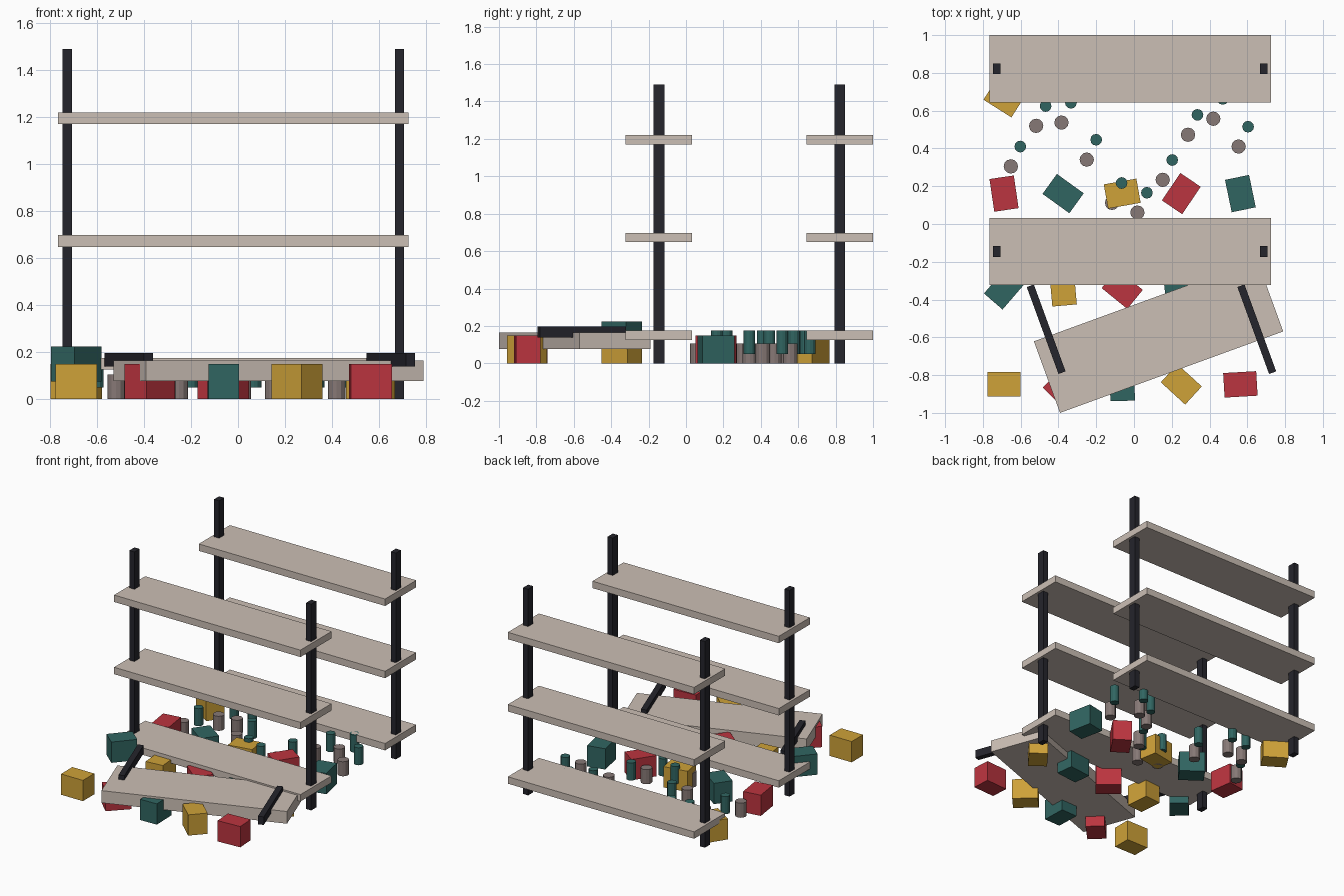
import bpy, math

if "Cube" in bpy.data.objects:
    bpy.data.objects.remove(bpy.data.objects["Cube"])

def mat(name, rgb):
    m = bpy.data.materials.new(name)
    m.diffuse_color = (*rgb, 1)
    m.use_nodes = True
    m.node_tree.nodes["Principled BSDF"].inputs["Base Color"].default_value = m.diffuse_color
    return m

BOARD = mat("pale_board", (0.60, 0.52, 0.46))
DARK = mat("dark_metal", (0.018, 0.018, 0.025))
GOLD = mat("gold", (0.62, 0.36, 0.04))
RED = mat("red", (0.50, 0.035, 0.05))
TEAL = mat("teal", (0.03, 0.13, 0.12))
TIN = mat("tin", (0.24, 0.19, 0.18))

def box(name, loc, size, material, rot=0):
    bpy.ops.mesh.primitive_cube_add(size=1, location=loc, rotation=(0, 0, rot))
    o = bpy.context.object
    o.name, o.scale = name, size
    o.data.materials.append(material)

def can(name, x, y, z0, z1, r, material):
    bpy.ops.mesh.primitive_cylinder_add(vertices=12, radius=r, depth=z1 - z0,
                                        location=(x, y, (z0 + z1) / 2))
    o = bpy.context.object
    o.name = name
    o.data.materials.append(material)

# Two standing shelf units: three boards on two posts
for unit, y in (("front", -0.145), ("back", 0.822)):
    for i in range(3):
        box(f"{unit}_shelf_{i}", (-0.02, y, 0.151 + 0.522 * i), (1.49, 0.355, 0.05), BOARD)
    for side in (-1, 1):
        box(f"{unit}_post", (-0.02 + side * 0.707, y, 0.745), (0.04, 0.058, 1.49), DARK)

# Collapsed shelf with its two loose posts
A = 0.35
box("fallen_shelf", (0.13, -0.595, 0.121), (1.258, 0.403, 0.088), BOARD, A)
for x in (-0.465, 0.65):
    box("fallen_post", (x, -0.557, 0.168), (0.04, 0.49, 0.058), DARK, A)

# Scattered boxes in rows of five, each turned a bit further
for k in range(16):
    z = 0.15 if k == 5 else 0.075
    box(f"scattered_box_{k}",
        (-0.688 + 0.3128 * (k % 5), -0.849 + 0.505 * (k // 5), z),
        (0.175, 0.13, 0.15), (GOLD, RED, TEAL)[k % 3], 0.8 * k)

# Spilled cans and bottles along a wave
for i in range(10):
    x, y = -0.652 + 0.134 * i, 0.305 + 0.255 * math.sin(i)
    can(f"can_{i}", x, y, 0, 0.105, 0.038, TIN)
    can(f"bottle_{i}", x + 0.05, y + 0.105, 0.05, 0.176, 0.031, TEAL)
